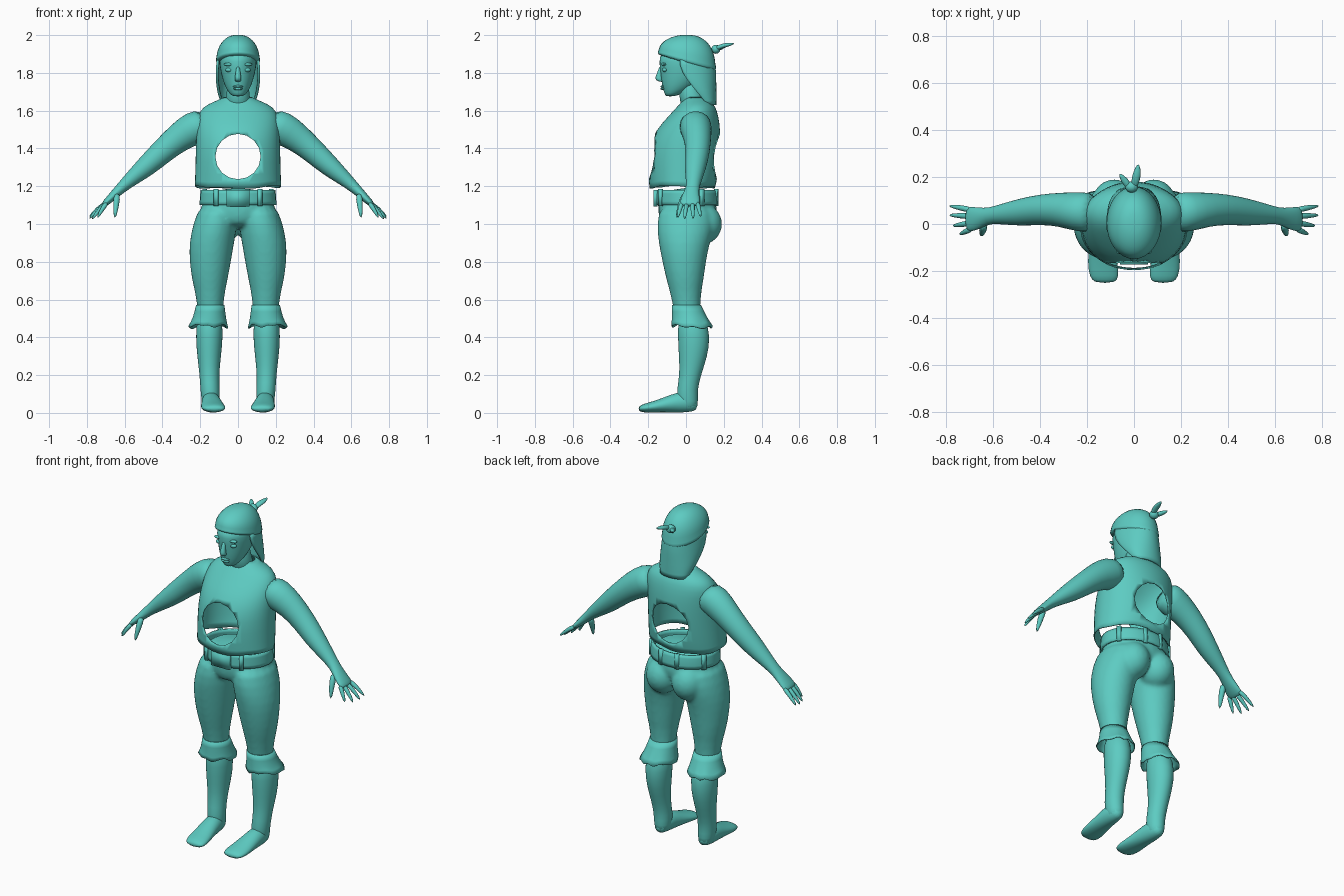
import bpy, bmesh, math, random
from mathutils import Vector, Matrix

random.seed(4)
X, Y, Z = Vector((1, 0, 0)), Vector((0, 1, 0)), Vector((0, 0, 1))

cube = bpy.data.objects.get("Cube")
if cube:
    bpy.data.objects.remove(cube, do_unlink=True)

teal = bpy.data.materials.new("teal")
teal.use_nodes = True
teal.diffuse_color = (.11, .6, .54, 1)
teal.node_tree.nodes["Principled BSDF"].inputs["Base Color"].default_value = (.11, .6, .54, 1)


def loft(bm, rings, ref=Y, axis=None, sides=16, caps=True, jag=0):
    """Skin elliptical rings (x, y, z, radius along ref, radius across)."""
    centres = [Vector(r[:3]) for r in rings]
    rows = []
    for i, r in enumerate(rings):
        t = axis or (centres[min(i + 1, len(rings) - 1)] - centres[max(i - 1, 0)]).normalized()
        u = (ref - t * ref.dot(t)).normalized()
        v = t.cross(u)
        row = []
        for k in range(sides):
            a = math.tau * k / sides
            p = centres[i] + u * r[3] * math.cos(a) + v * r[4] * math.sin(a)
            if jag and i == 0:
                p.z += random.uniform(-jag, jag)
            row.append(bm.verts.new(p))
        rows.append(row)
    for a, b in zip(rows, rows[1:]):
        for k in range(sides):
            n = (k + 1) % sides
            bm.faces.new((a[k], a[n], b[n], b[k]))
    if caps:
        bm.faces.new(rows[0])
        bm.faces.new(rows[-1])
    return rows


def ball(bm, place, size):
    m = Matrix.Translation(place) @ Matrix.Diagonal((*size, 1))
    bmesh.ops.create_uvsphere(bm, u_segments=16, v_segments=10, radius=1, matrix=m)


def finish(name, bm, mirror=False, subsurf=1, shell=0, voxel=0):
    bmesh.ops.recalc_face_normals(bm, faces=bm.faces[:])
    for f in bm.faces:
        f.smooth = True
    mesh = bpy.data.meshes.new(name)
    bm.to_mesh(mesh)
    bm.free()
    mesh.materials.append(teal)
    ob = bpy.data.objects.new(name, mesh)
    bpy.context.collection.objects.link(ob)
    if mirror:
        ob.modifiers.new("mirror", 'MIRROR').use_mirror_merge = False
    if subsurf:
        s = ob.modifiers.new("subdivide", 'SUBSURF')
        s.levels = s.render_levels = subsurf
    if shell:
        s = ob.modifiers.new("thickness", 'SOLIDIFY')
        s.thickness, s.offset = shell, 0
    if voxel:
        r = ob.modifiers.new("merge", 'REMESH')
        r.mode, r.voxel_size, r.use_smooth_shade = 'VOXEL', voxel, True
        s = ob.modifiers.new("soften", 'SMOOTH')
        s.iterations = 5
    return ob


def part(name, rings, ref=Y, axis=None, caps=True, jag=0, **style):
    bm = bmesh.new()
    loft(bm, rings, ref, axis, caps=caps, jag=jag, sides=24 if jag else 16)
    return finish(name, bm, **style)


# Shirt: hollow shell with a round opening from front to back
shirt = part("shirt", [
    (0, -.02, 1.195, .172, .228), (0, -.015, 1.25, .182, .226), (0, -.01, 1.4, .192, .222),
    (0, .012, 1.5, .168, .22), (0, .04, 1.57, .13, .215), (0, .055, 1.62, .1, .185),
    (0, .055, 1.645, .075, .125), (0, .05, 1.67, .055, .07)],
    axis=Z, caps=False, jag=.01, shell=.006)
bm = bmesh.new()
loft(bm, [(0, -.5, 1.357, .12, .12), (0, .5, 1.357, .12, .12)], ref=X)
cutter = finish("opening_cutter", bm, subsurf=0)
cutter.hide_render = True
cut = shirt.modifiers.new("opening", 'BOOLEAN')
cut.operation, cut.object = 'DIFFERENCE', cutter
graph = bpy.context.evaluated_depsgraph_get()
holed = bpy.data.meshes.new_from_object(shirt.evaluated_get(graph))
shirt.modifiers.clear()
shirt.data = holed
bpy.data.objects.remove(cutter, do_unlink=True)

# Arms with palms
part("arms", [
    (.16, .05, 1.54, .085, .075), (.23, .05, 1.51, .088, .095), (.31, .062, 1.462, .074, .078),
    (.4, .062, 1.385, .066, .066), (.48, .05, 1.31, .06, .058), (.56, .042, 1.243, .045, .041),
    (.62, .035, 1.19, .033, .029), (.66, .025, 1.15, .047, .024), (.7, .02, 1.112, .055, .018),
    (.715, .02, 1.098, .048, .012)], mirror=True)

# Fingers and thumb
bm = bmesh.new()
for base_y, tip in [(.06, (.79, .078, 1.035)), (.033, (.79, .038, 1.025)),
                    (.005, (.775, -.008, 1.022)), (-.02, (.745, -.045, 1.03))]:
    a, b = Vector((.692, base_y, 1.115)), Vector(tip)
    mid = a.lerp(b, .5) + Z * .008
    loft(bm, [(*a, .015, .015), (*mid, .013, .013), (*b, .006, .006)], sides=8)
loft(bm, [(.64, .0, 1.165, .022, .022), (.645, -.03, 1.1, .018, .017),
          (.652, -.05, 1.03, .007, .007)], sides=8)
finish("fingers", bm, mirror=True)

# Trousers: hips, seat and both legs merged into one skin
bm = bmesh.new()
loft(bm, [(0, .0, 1.195, .142, .185), (0, .008, 1.1, .16, .2), (0, .01, 1.03, .16, .2),
          (0, .0, .975, .12, .1)], axis=Z)
for s in (-1, 1):
    loft(bm, [(s * x, y, z, ry, rx) for x, y, z, ry, rx in [
        (.1, .0, 1.12, .14, .1), (.12, .0, 1.0, .16, .12), (.14, -.01, .9, .138, .122),
        (.147, -.01, .8, .118, .112), (.15, -.005, .7, .1, .096), (.147, .0, .6, .075, .071),
        (.147, .01, .5, .074, .072)]], axis=Z)
    ball(bm, (s * .085, .085, 1.0), (.1, .11, .11))
finish("trousers", bm, voxel=.011)

# Ragged trouser cuffs
part("cuffs", [(.158, .032, .455, .108, .104), (.151, .02, .5, .092, .085),
               (.147, .003, .57, .074, .073)],
     axis=Z, caps=False, jag=.018, mirror=True, shell=.006)

# Belt, buckle and belt loops
part("belt", [(0, .005, 1.1, .167, .204), (0, .005, 1.14, .167, .202),
              (0, .002, 1.18, .16, .198)], axis=Z, caps=False, shell=.01)
bm = bmesh.new()
bmesh.ops.create_cube(bm, size=1, matrix=Matrix.Translation((0, -.162, 1.137))
                      @ Matrix.Diagonal((.12, .022, .088, 1)))
finish("buckle", bm, subsurf=0)
bm = bmesh.new()
for angle in (-55, 30, 75):
    a = math.radians(angle)
    spot = Matrix.Translation((.203 * math.cos(a), .166 * math.sin(a), 1.14))
    bmesh.ops.create_cube(bm, size=1, matrix=spot @ Matrix.Rotation(a, 4, 'Z')
                          @ Matrix.Diagonal((.016, .024, .09, 1)))
finish("belt_loops", bm, mirror=True, subsurf=0)

# Lower legs and bare feet
part("calves", [
    (.15, .03, .53, .075, .068), (.152, .043, .4, .088, .074), (.153, .038, .3, .077, .064),
    (.152, .023, .2, .057, .052), (.148, .005, .12, .056, .052), (.145, .01, .06, .056, .048),
    (.145, .012, .015, .045, .04)], axis=Z, mirror=True)
part("feet", [
    (.145, .064, .04, .03, .028), (.145, .0, .062, .05, .062), (.14, -.08, .05, .054, .048),
    (.133, -.17, .032, .066, .03), (.127, -.225, .025, .064, .024), (.124, -.252, .022, .045, .012)],
    ref=X, axis=Y, mirror=True)

# Neck and face
part("neck", [(0, .045, 1.6, .075, .08), (0, .025, 1.68, .06, .06), (0, .01, 1.77, .06, .06)], axis=Z)
bm = bmesh.new()
loft(bm, [(0, -.085, 1.675, .022, .025), (0, -.065, 1.69, .05, .048), (0, -.035, 1.735, .095, .074),
          (0, -.01, 1.8, .128, .093), (0, .0, 1.86, .146, .102), (0, .0, 1.92, .14, .1)], axis=Z)
finish("head", bm)
bm = bmesh.new()
loft(bm, [(0, -.132, 1.84, .008, .01), (0, -.142, 1.79, .016, .015), (0, -.145, 1.765, .024, .021),
          (0, -.13, 1.752, .012, .016)], axis=Z, sides=8)
finish("nose", bm)
bm = bmesh.new()
for height in (1.716, 1.728):
    ball(bm, (0, -.123, height), (.027, .012, .007))
finish("lips", bm, subsurf=0)
bm = bmesh.new()
ball(bm, (.046, -.112, 1.816), (.021, .014, .012))
ball(bm, (.046, -.117, 1.845), (.03, .013, .009))
finish("eyes_and_brows", bm, mirror=True, subsurf=0)

# Hair hanging behind the face
bm = bmesh.new()
rows = []
for z, y, ry, rx in [(1.88, -.02, .165, .106), (1.8, .0, .155, .113), (1.74, .04, .114, .11),
                     (1.68, .085, .07, .1), (1.63, .12, .034, .078)]:
    angles = [math.radians(-8 + 196 * k / 14) for k in range(15)]
    rows.append([bm.verts.new((rx * math.cos(a), y + ry * math.sin(a), z)) for a in angles])
for a, b in zip(rows, rows[1:]):
    for k in range(14):
        bm.faces.new((a[k], a[k + 1], b[k + 1], b[k]))
finish("hair", bm, shell=.014)

# Headscarf: dome whose rim dips toward the back
bm = bmesh.new()
loft(bm, [(0, .005, 1.845, .157, .119), (0, .005, 1.87, .16, .121), (0, .005, 1.88, .154, .117),
          (0, .005, 1.92, .15, .113), (0, .005, 1.96, .125, .092), (0, .005, 1.988, .085, .063),
          (0, .005, 2.002, .035, .028)], axis=Z)
for v in bm.verts:
    v.co.z -= .3 * v.co.y * max(0, 2 - v.co.z) / .15
finish("headscarf", bm)

# Scarf knot with two tails
bm = bmesh.new()
ball(bm, (-.01, .158, 1.925), (.028, .025, .024))
loft(bm, [(0, .15, 1.925, .012, .012), (.008, .195, 1.945, .022, .014), (.016, .23, 1.95, .016, .01),
          (.018, .255, 1.957, .004, .004)], ref=X, sides=8)
loft(bm, [(-.015, .15, 1.925, .012, .012), (-.04, .185, 1.932, .02, .014),
          (-.062, .215, 1.945, .005, .005)], ref=X, sides=8)
finish("scarf_knot", bm)
